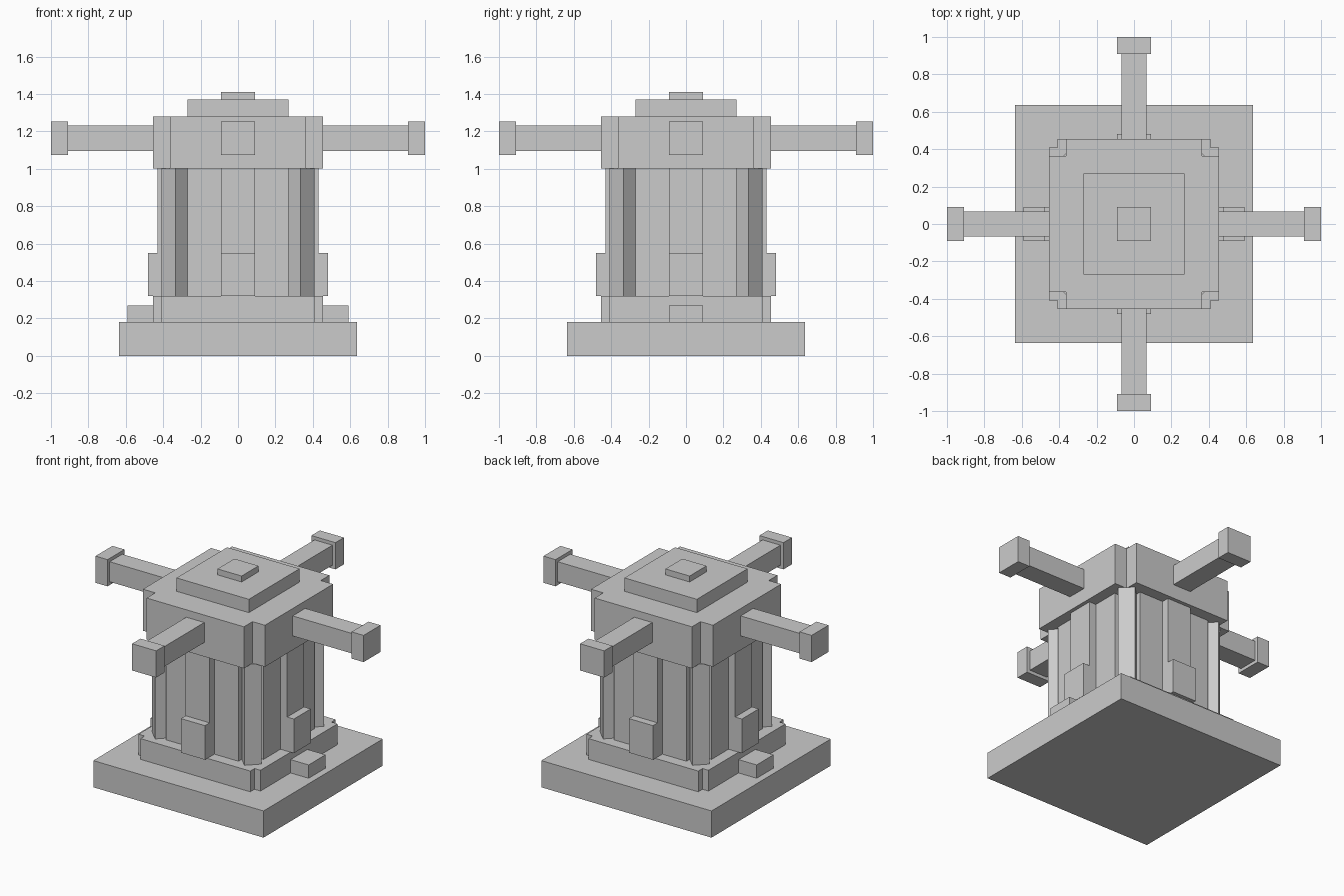
import bpy
import bmesh
from math import cos, sin, pi
from mathutils import Matrix, Vector

old = bpy.data.objects.get("Cube")
if old:
    bpy.data.objects.remove(old, do_unlink=True)

GREY = (0.6, 0.6, 0.6, 1.0)
stone = bpy.data.materials.new("plain grey")
stone.use_nodes = True
stone.diffuse_color = GREY
stone.node_tree.nodes["Principled BSDF"].inputs["Base Color"].default_value = GREY


def finish(name, bm):
    bmesh.ops.recalc_face_normals(bm, faces=bm.faces)
    mesh = bpy.data.meshes.new(name)
    bm.to_mesh(mesh)
    bm.free()
    mesh.materials.append(stone)
    obj = bpy.data.objects.new(name, mesh)
    bpy.context.collection.objects.link(obj)
    return obj


def box(name, x, y, z, turn=0.0):
    """Box from (low, high) ranges, then turned about the z axis."""
    bm = bmesh.new()
    bmesh.ops.create_cube(bm, size=1)
    ranges = (x, y, z)
    size = Vector([hi - lo for lo, hi in ranges])
    mid = Vector([(hi + lo) / 2 for lo, hi in ranges])
    bm.transform(Matrix.Rotation(turn, 4, "Z") @ Matrix.Translation(mid)
                 @ Matrix.Diagonal(size).to_4x4())
    return finish(name, bm)


def notched_block(name, reach, shoulder, low, high):
    """Square block with a square notch cut from each upright corner."""
    bm = bmesh.new()
    verts = []
    for i in range(4):
        c, s = round(cos(i * pi / 2)), round(sin(i * pi / 2))
        for px, py in ((reach, -shoulder), (reach, shoulder), (shoulder, shoulder)):
            verts.append(bm.verts.new((c * px - s * py, s * px + c * py, low)))
    face = bm.faces.new(verts)
    side = bmesh.ops.extrude_face_region(bm, geom=[face])["geom"]
    top = [v for v in side if isinstance(v, bmesh.types.BMVert)]
    bmesh.ops.translate(bm, verts=top, vec=(0, 0, high - low))
    return finish(name, bm)


# Stacked central mass
box("base_slab", (-0.635, 0.635), (-0.635, 0.635), (0, 0.18))
notched_block("plinth", 0.455, 0.41, 0.18, 0.32)
notched_block("column", 0.38, 0.27, 0.32, 1.0)
notched_block("head", 0.455, 0.363, 1.0, 1.28)
box("cap", (-0.27, 0.27), (-0.27, 0.27), (1.28, 1.37))
box("cap_knob", (-0.09, 0.09), (-0.09, 0.09), (1.37, 1.41))

# Parts repeated on each of the four sides
for i, side in enumerate(("left", "back", "right", "front")):
    turn = i * pi / 2
    box(side + "_pilaster", (0.36, 0.43), (-0.09, 0.09), (0.32, 1.0), turn)
    box(side + "_pilaster_foot", (0.36, 0.48), (-0.09, 0.09), (0.32, 0.55), turn)
    box(side + "_arm", (0.44, 0.92), (-0.067, 0.067), (1.095, 1.23), turn)
    box(side + "_arm_end", (0.91, 1.0), (-0.09, 0.09), (1.073, 1.253), turn)
    box(side + "_corner_post", (0.364, 0.524), (-0.053, 0.053), (0.32, 1.0),
        turn + pi / 4)

# Steps on the two flanks only
for side, turn in (("left", 0), ("right", pi)):
    box(side + "_step", (0.45, 0.59), (-0.09, 0.09), (0.18, 0.27), turn)
